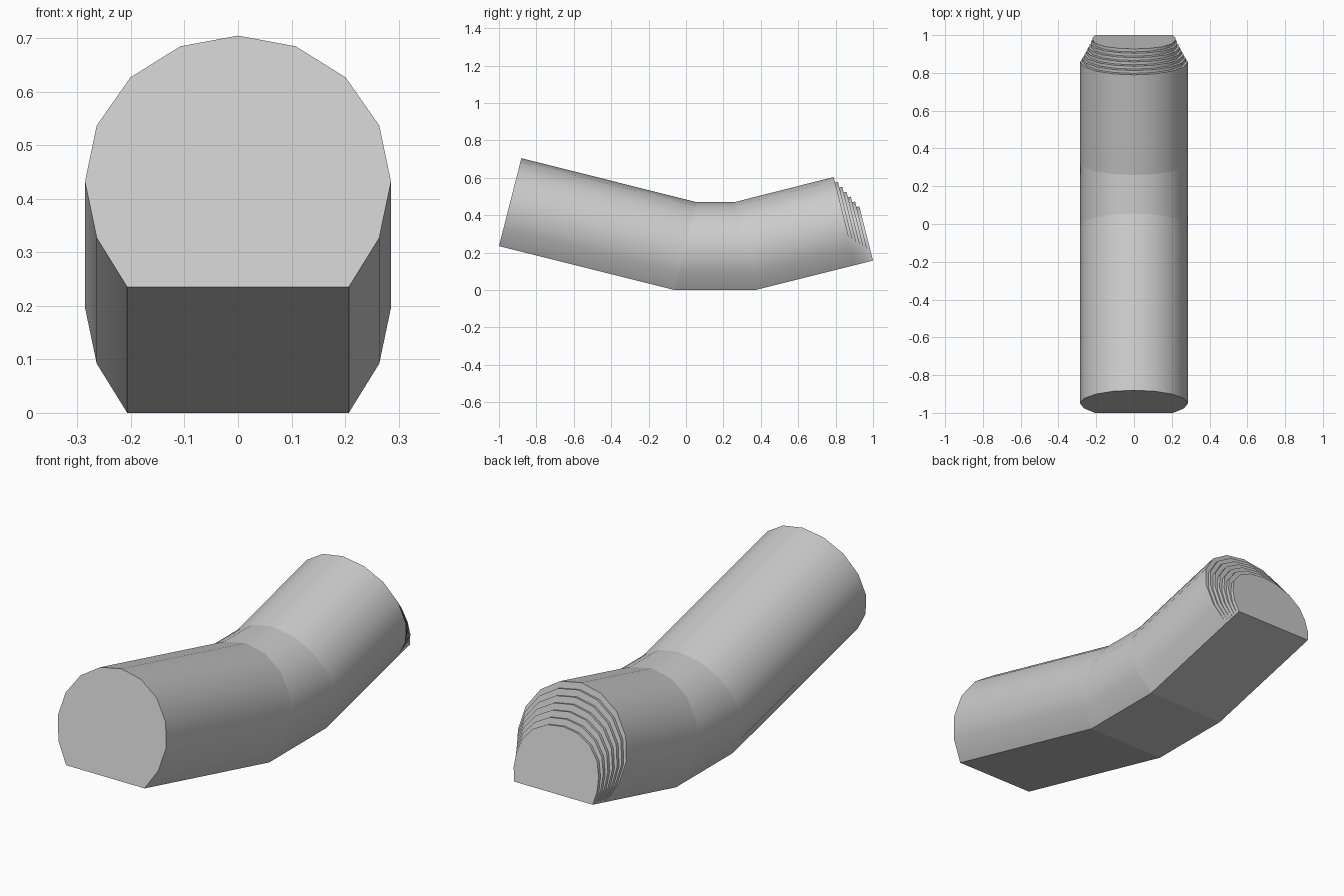
import bpy, bmesh, math

if "Cube" in bpy.data.objects:
    bpy.data.objects.remove(bpy.data.objects["Cube"])

# Half cross-section (x, height), from flat base up to the crown
BIG = [(0.207, 0), (0.264, 0.092), (0.286, 0.197), (0.264, 0.302),
       (0.201, 0.392), (0.108, 0.450), (0, 0.470)]
# Half cross-section of the small stepped end
SMALL = [(0.207, 0), (0.220, 0.060), (0.217, 0.123), (0.198, 0.187),
         (0.150, 0.243), (0.080, 0.279), (0, 0.290)]


def section(t):
    half = [(a + (c - a) * t, b + (d - b) * t)
            for (a, b), (c, d) in zip(BIG, SMALL)]
    return half + [(-x, h) for x, h in reversed(half[:-1])]


# Rings: base y, base z, lean of the cut, blend to the small section
rings = [(-1, 0.235, 0.255, 0), (-0.06, 0, 0.245, 0),
         (0.37, 0, -0.236, 0), (0.908, 0.134, -0.252, 0)]

# Stepped end
STEPS = 6
for i in range(1, STEPS + 1):
    for j in (i - 1, i):
        u = j / STEPS
        rings.append((0.908 + 0.092 * u, 0.134 + 0.023 * u, -0.252, i / STEPS))

bm = bmesh.new()
loops = [[bm.verts.new((x, y + k * h, z + h)) for x, h in section(t)]
         for y, z, k, t in rings]
for a, b in zip(loops, loops[1:]):
    for i in range(len(a)):
        j = (i + 1) % len(a)
        bm.faces.new((a[i], a[j], b[j], b[i]))
bm.faces.new(loops[0])
bm.faces.new(loops[-1])
bmesh.ops.remove_doubles(bm, verts=bm.verts, dist=1e-5)
bmesh.ops.recalc_face_normals(bm, faces=bm.faces)

# Smooth along the barrel, crisp at bends, steps and flat base
for f in bm.faces:
    f.smooth = True
for e in bm.edges:
    d = e.verts[1].co - e.verts[0].co
    e.smooth = abs(d.y) > 0.5 * d.length and e.calc_face_angle(0) < math.radians(35)

mesh = bpy.data.meshes.new("bent_tube")
bm.to_mesh(mesh)
bm.free()
bpy.context.collection.objects.link(bpy.data.objects.new("bent_tube", mesh))
